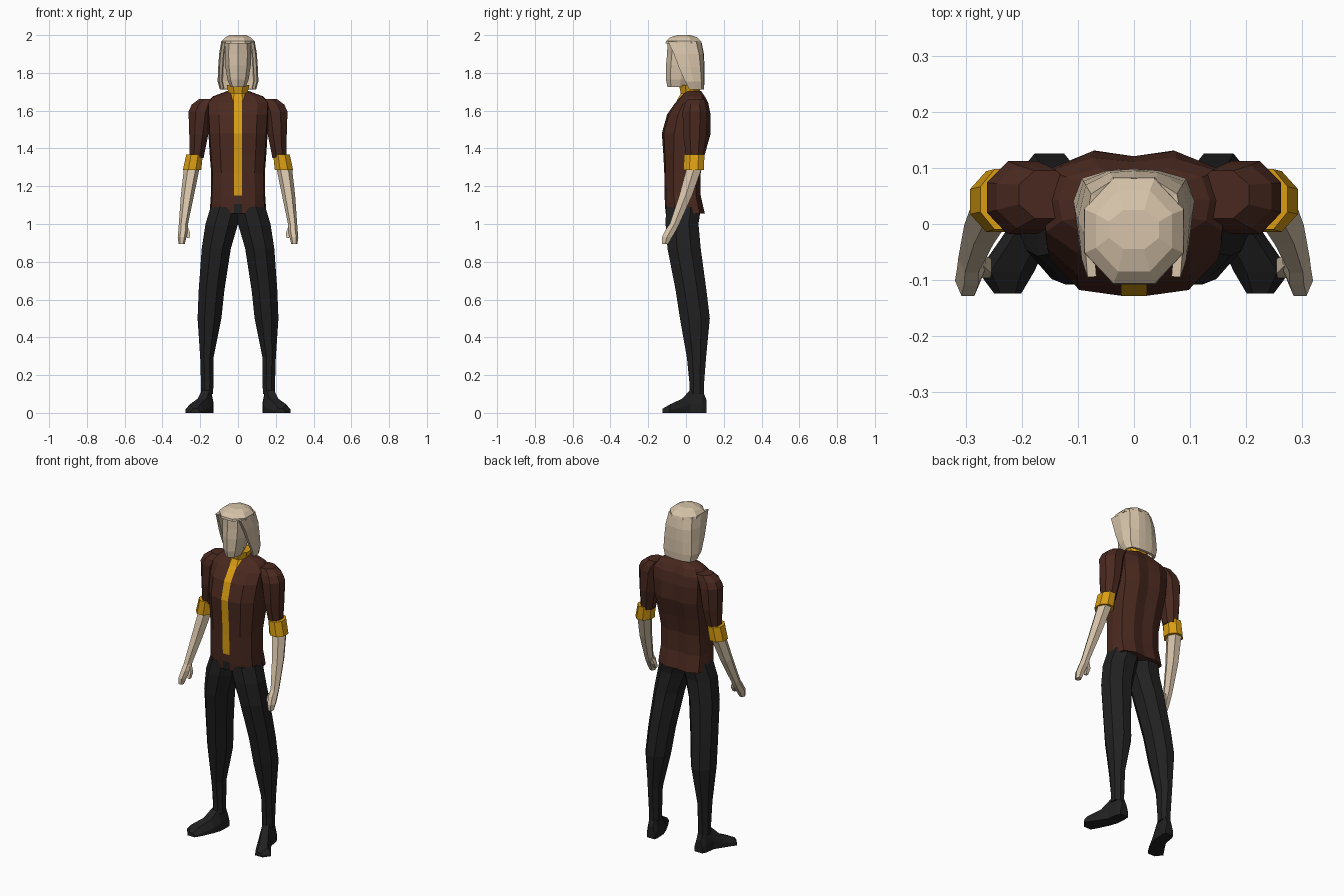
import bpy, bmesh, math


def material(name, rgb):
    m = bpy.data.materials.new(name)
    m.diffuse_color = (*rgb, 1)
    return m


SKIN = material("pale_skin", (0.68, 0.55, 0.40))
BROWN = material("brown_cloth", (0.068, 0.022, 0.014))
GOLD = material("gold_trim", (0.70, 0.34, 0.006))
BLACK = material("black_cloth", (0.015, 0.015, 0.016))


def oval(x0, x1, y0, y1, z, n=8, point=False):
    """Horizontal n-gon filling a rectangle; point puts a corner at the front."""
    off, k = (0, 1) if point else (math.pi / n, 1 / math.cos(math.pi / n))
    cx, cy, rx, ry = (x0 + x1) / 2, (y0 + y1) / 2, (x1 - x0) / 2 * k, (y1 - y0) / 2 * k
    return [(cx + rx * math.sin(a), cy - ry * math.cos(a), z)
            for a in (off + 2 * math.pi * i / n for i in range(n))]


def loft(name, rings, mats, side=1, closed=True, caps=True, rule=None):
    """Skin a stack of rings; side=-1 mirrors it."""
    bm = bmesh.new()
    vs = [[bm.verts.new((side * x, y, z)) for x, y, z in r] for r in rings]
    n = len(rings[0])
    for a, b in zip(vs, vs[1:]):
        for i in range(n if closed else n - 1):
            j = (i + 1) % n
            bm.faces.new((a[i], a[j], b[j], b[i]))
    if caps:
        bm.faces.new(vs[0][::-1])
        bm.faces.new(vs[-1])
    bmesh.ops.recalc_face_normals(bm, faces=bm.faces)
    if rule:
        for f in bm.faces:
            f.material_index = rule(f)
    me = bpy.data.meshes.new(name)
    bm.to_mesh(me)
    bm.free()
    for m in mats:
        me.materials.append(m)
    ob = bpy.data.objects.new(name, me)
    bpy.context.collection.objects.link(ob)
    return ob


# Shirt: symmetric rings with a narrow front placket
def shirt_ring(z, w, yf, yb):
    d = yb - yf
    half = [(min(0.022, w * .3), yf), (w * .62, yf + d * .04), (w * .95, yf + d * .25),
            (w, yf + d * .55), (w * .9, yb - d * .13), (w * .45, yb)]
    return ([(x, y, z) for x, y in half] + [(0, yb - d * .04, z)]
            + [(-x, y, z) for x, y in reversed(half)])


def shirt_rule(f):
    c = f.calc_center_median()
    if abs(c.x) < 0.005 and c.y < 0.03 and f.normal.y < -0.2:
        return 2 if c.z < 1.10 else 1 if c.z > 1.15 else 0
    return 0


loft("shirt", [shirt_ring(*r) for r in (
    (1.055, .148, -.108, .100), (1.105, .147, -.112, .088), (1.15, .144, -.113, .078),
    (1.27, .142, -.115, .078), (1.37, .150, -.120, .100), (1.48, .157, -.128, .131),
    (1.58, .163, -.100, .130), (1.64, .165, -.058, .118), (1.675, .135, -.026, .100),
    (1.705, .055, .000, .080))], [BROWN, GOLD, BLACK], rule=shirt_rule)

# Collar
loft("collar", [oval(*r) for r in (
    (-.060, .060, -.048, .075, 1.655), (-.050, .050, -.028, .072, 1.69),
    (-.060, .060, -.036, .075, 1.735))], [GOLD])

# Head with a ridge down the middle of the face
loft("head", [oval(*r, point=True) for r in (
    (-.040, .040, -.098, .030, 1.725), (-.056, .056, -.106, .050, 1.765),
    (-.068, .068, -.106, .070, 1.84), (-.070, .070, -.100, .070, 1.90),
    (-.068, .068, -.098, .060, 1.965))], [SKIN])


# Hair: open curtain around the back and sides
def hair_arc(z, w, yf, yb):
    d = yb - yf
    half = [(w * .93, yf), (w, yf + d * .45), (w * .86, yb - d * .16), (w * .42, yb - d * .02)]
    return ([(x, y, z) for x, y in half] + [(0, yb, z)]
            + [(-x, y, z) for x, y in reversed(half)])


hair = loft("hair_sides", [hair_arc(*r) for r in (
    (1.712, .096, .018, .095), (1.755, .108, -.005, .098), (1.83, .105, -.038, .098),
    (1.90, .100, -.064, .095), (1.965, .089, -.095, .082))],
    [SKIN], closed=False, caps=False)
mod = hair.modifiers.new("thickness", "SOLIDIFY")
mod.thickness = 0.016
loft("hair_top", [oval(*r) for r in (
    (-.089, .089, -.108, .084, 1.955), (-.088, .088, -.106, .080, 1.968),
    (-.068, .068, -.085, .060, 1.988), (-.045, .045, -.045, .025, 2.0))], [SKIN])

for s, tag in ((1, "right"), (-1, "left")):
    # Sleeve and rolled cuff
    loft(tag + "_sleeve", [oval(*r) for r in (
        (.182, .256, .002, .088, 1.35), (.158, .258, -.015, .108, 1.47),
        (.135, .262, -.018, .112, 1.595), (.120, .245, -.008, .105, 1.632),
        (.110, .205, .010, .095, 1.662))], [BROWN], s)
    loft(tag + "_cuff", [oval(*r) for r in (
        (.195, .292, -.014, .094, 1.285), (.186, .274, -.010, .098, 1.368))], [GOLD], s)
    # Forearm, hand and thumb
    loft(tag + "_forearm", [oval(*r, 6) for r in (
        (.268, .310, -.086, -.036, 1.0), (.238, .298, -.036, .032, 1.15),
        (.208, .280, .005, .085, 1.30))], [SKIN], s)
    loft(tag + "_hand", [oval(*r, 6) for r in (
        (.284, .312, -.128, -.094, .895), (.276, .316, -.128, -.074, .93),
        (.268, .312, -.108, -.050, .97), (.268, .310, -.086, -.036, 1.0))], [SKIN], s)
    loft(tag + "_thumb", [oval(*r, 4) for r in (
        (.256, .270, -.096, -.078, .925), (.254, .276, -.088, -.062, .955),
        (.268, .290, -.075, -.055, .99))], [SKIN], s)
    # Trouser leg
    loft(tag + "_leg", [oval(*r) for r in (
        (.132, .196, .018, .096, .10), (.130, .196, .018, .096, .16),
        (.130, .200, .005, .106, .29), (.088, .214, -.032, .126, .50),
        (.072, .208, -.055, .108, .65), (.038, .192, -.098, .078, .87),
        (.000, .172, -.108, .066, 1.0), (-.020, .145, -.106, .080, 1.09))], [BLACK], s)
    # Shoe: sections from heel to toe, turned outward (centre x, y, half width, height)
    shoe = []
    for x, y, w, h in ((.158, .108, .026, .07), (.162, .085, .033, .125),
                       (.168, .025, .036, .125), (.190, -.020, .043, .075),
                       (.228, -.085, .050, .045), (.225, -.124, .024, .022)):
        shoe.append([(x - w, y, 0), (x + w, y, 0), (x + w, y, h * .4),
                     (x + w * .55, y, h), (x - w * .55, y, h), (x - w, y, h * .4)])
    loft(tag + "_shoe", shoe, [BLACK], s)
